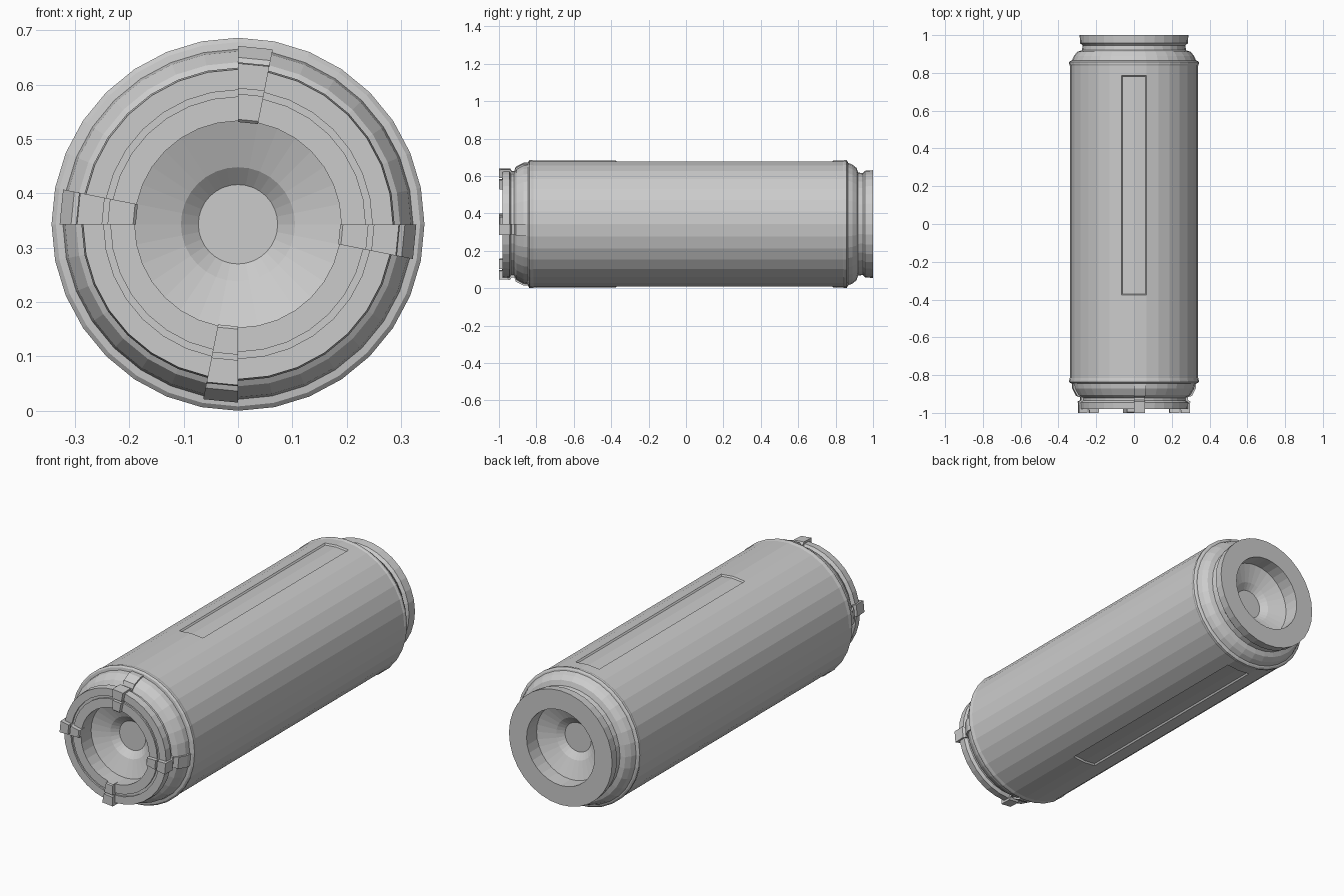
import bpy, bmesh
from math import cos, sin, tau

if "Cube" in bpy.data.objects:
    bpy.data.objects.remove(bpy.data.objects["Cube"])

N = 32          # sides around the axis
ZC = 0.343      # height of the axis


def point(r, y, k):
    a = tau * k / N
    return (r * cos(a), y, ZC + r * sin(a))


def finish(bm, name):
    bmesh.ops.remove_doubles(bm, verts=bm.verts, dist=1e-5)
    bmesh.ops.recalc_face_normals(bm, faces=bm.faces)
    me = bpy.data.meshes.new(name)
    bm.to_mesh(me)
    bm.free()
    ob = bpy.data.objects.new(name, me)
    bpy.context.collection.objects.link(ob)
    return ob


def lathe(bm, profile):
    """Revolve (radius, y) points about the y axis, cap both ends; returns face rows."""
    rings = [[bm.verts.new(point(r, y, k)) for k in range(N)] for r, y in profile]
    rows = []
    for a, b in zip(rings, rings[1:]):
        rows.append([bm.faces.new((a[k], a[(k + 1) % N], b[(k + 1) % N], b[k]))
                     for k in range(N)])
    bm.faces.new(rings[0])
    bm.faces.new(rings[-1])
    return rows


# Canister: front dish, grooved rim, neck, shoulder, body, then the back end
front = [(0.073, -0.84), (0.105, -0.868), (0.19, -0.90), (0.19, -0.98),
         (0.235, -0.98), (0.235, -0.972), (0.247, -0.972), (0.247, -0.98),
         (0.285, -0.98), (0.288, -0.945), (0.273, -0.935), (0.273, -0.92),
         (0.298, -0.905), (0.318, -0.87), (0.322, -0.845), (0.335, -0.843),
         (0.343, -0.836), (0.343, -0.828), (0.340, -0.815)]
body = [(0.340, -0.375), (0.340, 0.787)]
back = [(0.340, 0.84), (0.343, 0.848), (0.343, 0.858), (0.335, 0.864),
        (0.328, 0.866), (0.318, 0.89), (0.30, 0.912), (0.276, 0.92),
        (0.272, 0.945), (0.285, 0.957), (0.288, 1.0), (0.19, 1.0),
        (0.19, 0.92), (0.105, 0.885), (0.073, 0.86)]
bm = bmesh.new()
rows = lathe(bm, front + body + back)
panel_row = rows[len(front)]
bmesh.ops.recalc_face_normals(bm, faces=bm.faces)
# Long recessed panels on top and underneath
for k in (N // 4, 3 * N // 4):
    bmesh.ops.inset_region(bm, faces=[panel_row[k - 1], panel_row[k]],
                           thickness=0.005, depth=-0.008, use_even_offset=True)
finish(bm, "canister_body")

# Four retaining clips, each one facet wide, hooked over the front rim
clip = [(0.188, -0.96), (0.188, -0.995), (0.193, -1.0), (0.24, -1.0),
        (0.24, -0.984), (0.25, -0.984), (0.25, -1.0), (0.296, -1.0),
        (0.298, -0.94), (0.285, -0.932), (0.285, -0.918), (0.307, -0.91),
        (0.328, -0.87), (0.328, -0.843), (0.25, -0.843), (0.25, -0.96)]
for i, side in enumerate(("right", "top", "left", "bottom")):
    bm = bmesh.new()
    k = i * N // 4
    a = [bm.verts.new(point(r, y, k)) for r, y in clip]
    b = [bm.verts.new(point(r, y, k - 1)) for r, y in clip]
    for j in range(len(clip)):
        n = (j + 1) % len(clip)
        bm.faces.new((a[j], a[n], b[n], b[j]))
    bm.faces.new(a)
    bm.faces.new(b)
    finish(bm, "clip_" + side)
